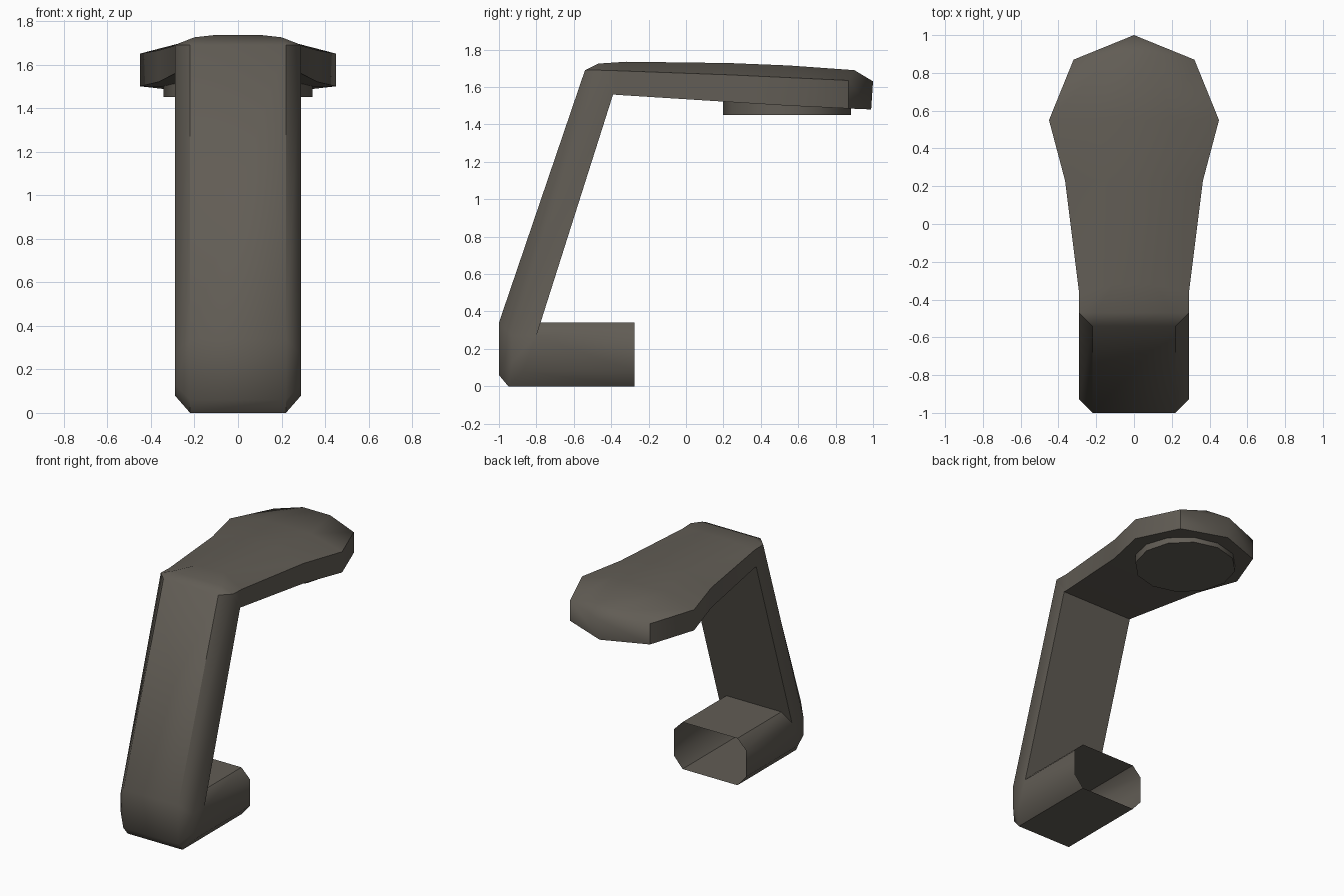
import bpy, bmesh, math

if "Cube" in bpy.data.objects:
    bpy.data.objects.remove(bpy.data.objects["Cube"])

mat = bpy.data.materials.new("dark_grey_brown")
mat.diffuse_color = (0.12, 0.108, 0.09, 1)
mat.use_nodes = True
mat.node_tree.nodes["Principled BSDF"].inputs["Base Color"].default_value = mat.diffuse_color


def finish(obj, angle):
    obj.data.materials.append(mat)
    bpy.ops.object.select_all(action='DESELECT')
    obj.select_set(True)
    bpy.context.view_layer.objects.active = obj
    bpy.ops.object.shade_smooth_by_angle(angle=math.radians(angle))


# Sections swept from the open tube up the arm and along the head:
# outer half width, outer (y, z), side half width, chamfer (y, z), inner (y, z)
sections = [
    (.22, (-.275, 0), .29, (-.275, .08), (-.275, .27)),
    (.22, (-.95, 0), .29, (-.87, .08), (-.80, .27)),
    (.22, (-1, .06), .29, (-.93, .13), (-.80, .27)),
    (.22, (-1, .34), .29, (-.93, .27), (-.80, .27)),
    (.22, (-.54, 1.69), .29, (-.47, 1.69), (-.39, 1.56)),
    (.20, (-.47, 1.725), .29, (-.47, 1.69), (-.39, 1.56)),
    (.11, (-.32, 1.735), .29, (-.37, 1.687), (-.37, 1.558)),
    (.15, (.23, 1.728), .365, (.23, 1.665), (.23, 1.52)),
    (.20, (.55, 1.715), .45, (.55, 1.65), (.55, 1.50)),
    (.11, (.90, 1.69), .32, (.87, 1.635), (.87, 1.485)),
    (0, (1, 1.63), 0, (1, 1.63), (.99, 1.48)),
]
ARM_START = 3

bm = bmesh.new()
cache = {}


def vert(co):
    key = tuple(round(c, 4) for c in co)
    if key not in cache:
        cache[key] = bm.verts.new(key)
    return cache[key]


def strip(a, b, closed=False):
    for i in range(len(a) if closed else len(a) - 1):
        j = (i + 1) % len(a)
        vs = list(dict.fromkeys([vert(a[i]), vert(a[j]), vert(b[j]), vert(b[i])]))
        if len(vs) > 2 and not bm.faces.get(vs):
            bm.faces.new(vs)


def ring(s):
    wo, outer, w, mid, inner = s
    half = [(w, *inner), (w, *mid), (wo, *outer)]
    return [(-x, y, z) for x, y, z in half] + half[::-1]


for i in range(len(sections) - 1):
    strip(ring(sections[i]), ring(sections[i + 1]), closed=i >= ARM_START)

# Chamfered top of the hollow tube
def tube_top(y_side, y_top):
    return [(-.29, y_side, .27), (-.22, y_top, .34), (.22, y_top, .34), (.29, y_side, .27)]

strip(tube_top(-.275, -.275), tube_top(-.80, -.778))

bmesh.ops.recalc_face_normals(bm, faces=bm.faces[:])
mesh = bpy.data.meshes.new("bracket_body")
bm.to_mesh(mesh)
bm.free()
body = bpy.data.objects.new("bracket_body", mesh)
bpy.context.collection.objects.link(body)
finish(body, 45)

# Round pad under the head
bpy.ops.mesh.primitive_cylinder_add(vertices=12, radius=.342, depth=.09, location=(0, .54, 1.495))
pad = bpy.context.object
pad.name = "underside_pad"
finish(pad, 35)
